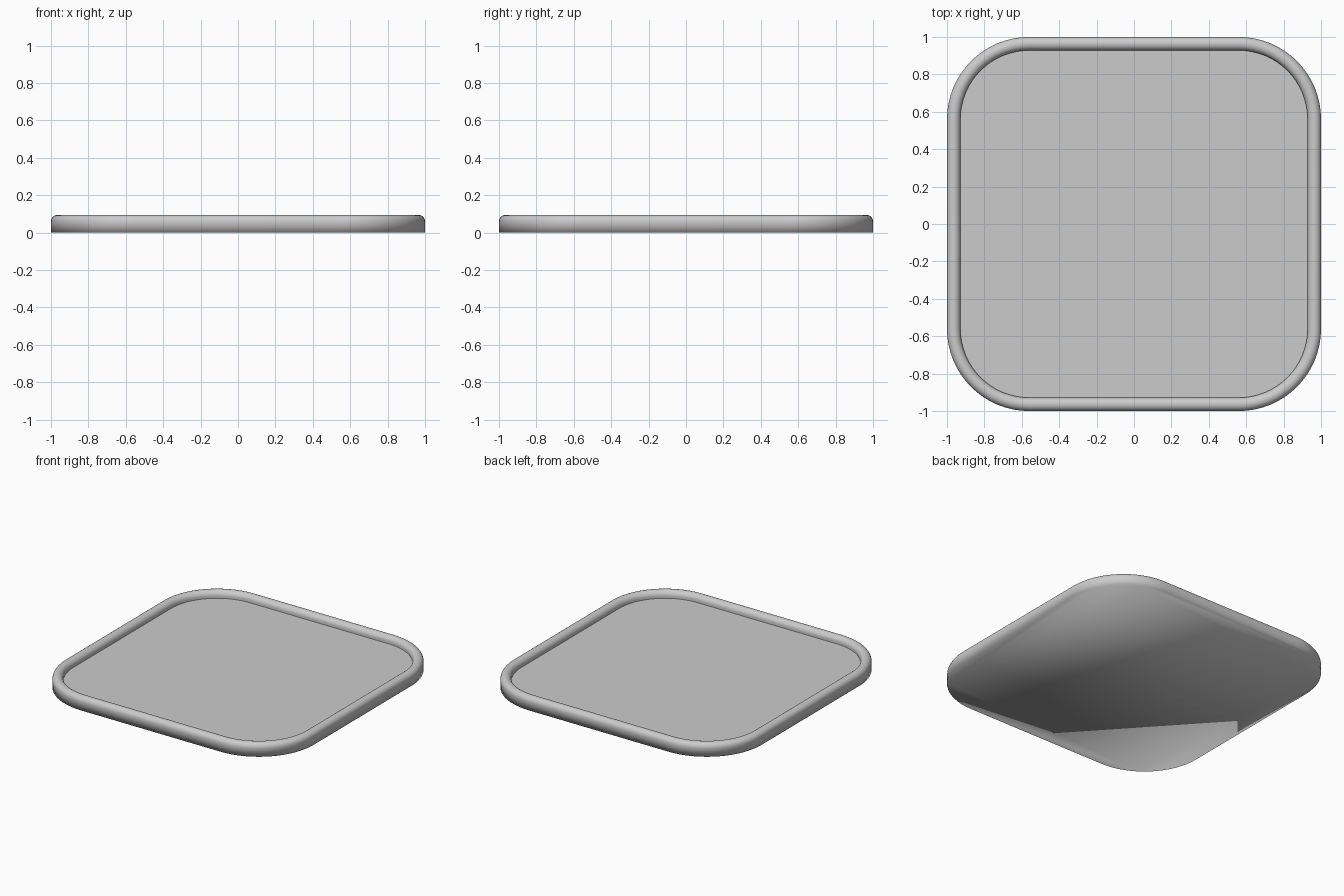
import bpy, bmesh
from math import sin, cos, pi

if "Cube" in bpy.data.objects:
    bpy.data.objects.remove(bpy.data.objects["Cube"])

HALF, RADIUS, SEGS = 1.0, 0.44, 16
HEIGHT, RIM, FLOOR = 0.095, 0.072, 0.045


def ring(bm, inset, z):
    """Rounded square loop, moved inwards by inset."""
    c, r = HALF - RADIUS, RADIUS - inset
    verts = []
    for q in range(4):
        sx, sy = ((1, 1), (-1, 1), (-1, -1), (1, -1))[q]
        for i in range(SEGS + 1):
            a = (q + i / SEGS) * pi / 2
            verts.append(bm.verts.new((sx * c + r * cos(a), sy * c + r * sin(a), z)))
    return verts


# Rim profile as (inset, z): outer wall, half-round top, inner wall
rr = RIM / 2
profile = [(0, 0)]
profile += [(rr - rr * cos(pi * i / 12), HEIGHT - rr + rr * sin(pi * i / 12)) for i in range(13)]
profile.append((RIM, FLOOR))

bm = bmesh.new()
loops = [ring(bm, d, z) for d, z in profile]
n = len(loops[0])
for a, b in zip(loops, loops[1:]):
    for i in range(n):
        j = (i + 1) % n
        bm.faces.new((a[i], a[j], b[j], b[i])).smooth = True

# Flat underside blending softly into the wall, crisp flat floor
bm.faces.new(loops[0][::-1]).smooth = True
floor = bm.faces.new(loops[-1])
for e in floor.edges:
    e.smooth = False

mesh = bpy.data.meshes.new("tray")
bm.to_mesh(mesh)
bm.free()
tray = bpy.data.objects.new("tray", mesh)
bpy.context.collection.objects.link(tray)
